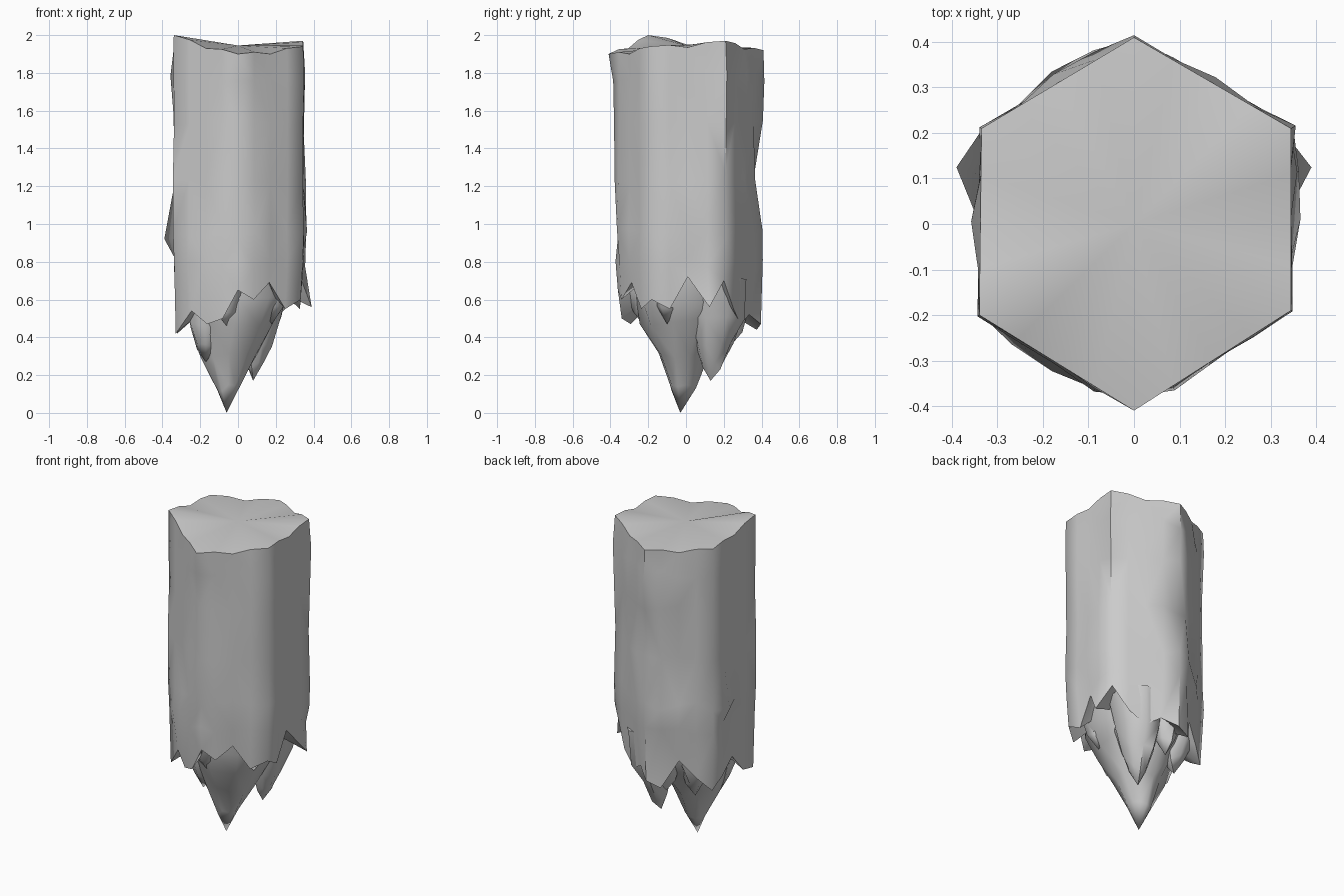
import bpy, bmesh, math, random
from mathutils import Vector

if "Cube" in bpy.data.objects:
    bpy.data.objects.remove(bpy.data.objects["Cube"])
random.seed(4)

CORNERS = [(0, -.41), (.345, -.19), (.345, .21), (0, .41), (-.335, .21), (-.34, -.2)]
TOP_Z = [1.90, 1.94, 1.97, 1.92, 1.94, 2.0]


def finish(bm, name, angle):
    bmesh.ops.recalc_face_normals(bm, faces=bm.faces)
    me = bpy.data.meshes.new(name)
    bm.to_mesh(me)
    bm.free()
    ob = bpy.data.objects.new(name, me)
    bpy.context.collection.objects.link(ob)
    bpy.ops.object.select_all(action='DESELECT')
    ob.select_set(True)
    bpy.context.view_layer.objects.active = ob
    bpy.ops.object.shade_smooth_by_angle(angle=math.radians(angle))
    return ob


def loft(name, rings, start=None, end=None, angle=62):
    """Skin a stack of closed point rings, fanning to optional end points."""
    bm = bmesh.new()
    vs = [[bm.verts.new(p) for p in r] for r in rings]
    n = len(rings[0])
    for a, b in zip(vs, vs[1:]):
        for i in range(n):
            j = (i + 1) % n
            bm.faces.new((a[i], a[j], b[j], b[i]))
    for point, ring in ((start, vs[0]), (end, vs[-1])):
        if point:
            c = bm.verts.new(point)
            for i in range(n):
                bm.faces.new((c, ring[i], ring[(i + 1) % n]))
    bmesh.ops.triangulate(bm, faces=[f for f in bm.faces if len(f.verts) > 3])
    return finish(bm, name, angle)


# hexagonal outline, four points per side
outline, top = [], []
for k in range(6):
    a, b = Vector(CORNERS[k]), Vector(CORNERS[(k + 1) % 6])
    for s in range(4):
        outline.append(a.lerp(b, s / 4))
        top.append(TOP_Z[k] + (TOP_Z[(k + 1) % 6] - TOP_Z[k]) * s / 4
                   - (.02 if s == 2 else 0))

# ragged lower edge of the outer layer, counterclockwise from the front corner
jag = [.65, .60, .69, .55, .60, .55, .72, .56,
       .70, .55, .47, .52, .47, .44, .60, .50,
       .42, .48, .56, .44, .42, .54, .47, .50]

# chips standing out from (or cut into) the sides: (row, column) -> scale
bumps = {(3, 17): 1.16, (4, 7): 1.03, (5, 7): 1.13, (0, 18): 1.06, (1, 13): 1.05,
         (0, 14): 1.06, (3, 13): 1.06, (2, 12): .87, (3, 12): .99, (4, 22): 1.06,
         (0, 0): .94, (1, 0): .93, (2, 0): .92, (3, 0): .88, (4, 0): .91,
         (5, 0): .88, (3, 6): 1.06, (3, 7): 1.05, (2, 7): 1.04, (4, 21): 1.05,
         (3, 1): 1.03, (1, 10): 1.04, (0, 8): 1.03, (0, 10): 1.04, (4, 14): 1.08,
         (5, 13): 1.04, (2, 23): 1.03, (5, 10): .93, (5, 11): .93}

rows = [1.78, 1.55, 1.24, .95, .80]
rings = [[(p.x, p.y, z) for p, z in zip(outline, top)]]
for r, z in enumerate(rows + [None]):
    ring = []
    for c, p in enumerate(outline):
        s = bumps.get((r, c), (.96 if z is None else 1) + random.uniform(-.012, .015))
        h = jag[c] if z is None else z + random.uniform(-.03, .03)
        ring.append((p.x * s, p.y * s, h))
    rings.append(ring)
# broken underside folding back to the core
rings.append([(p.x * .76, p.y * .76, z + .06) for p, z in zip(outline, jag)])
loft("rock_column", rings, start=(0, 0, 1.945), end=(0, 0, .75))


def spike(name, levels, tip, n=8):
    """Craggy tapering shard; levels are (z, cx, cy, rx, ry)."""
    rs = []
    for z, cx, cy, rx, ry in levels:
        ring = []
        for i in range(n):
            t = math.tau * (i + .5) / n
            k = random.uniform(.92, 1.1)
            ring.append((cx + rx * k * math.cos(t), cy + ry * k * math.sin(t),
                         z + random.uniform(-.02, .02)))
        rs.append(ring)
    loft(name, rs, start=(levels[0][1], levels[0][2], levels[0][0]), end=tip)


# pointed core
spike("core_spike", [(.82, 0, 0, .27, .31), (.6, 0, .0, .27, .28),
                     (.48, -.02, .0, .23, .23), (.3, -.05, -.02, .15, .13),
                     (.13, -.05, -.02, .06, .07)], (-.06, -.03, 0), 10)

# broad tongue at the back right, running down from the outer face
spike("broad_shard", [(.7, .11, .16, .16, .16), (.5, .11, .16, .13, .15),
                      (.36, .10, .15, .08, .10), (.25, .09, .135, .045, .05)],
      (.08, .13, .17), 8)

# smaller hanging shards around the core: tip and girth
for i, (x, y, z, r) in enumerate([(-.17, -.10, .27, .09), (-.17, .15, .33, .10),
                                  (.18, -.1, .47, .10), (-.03, .24, .36, .09),
                                  (-.06, -.22, .46, .10)]):
    spike(f"hanging_shard_{i + 1}", [(.72, x, y, r, r), (z + .2, x, y, r, r),
                                     (z + .08, x, y, r * .6, r * .6)], (x, y, z), 6)
